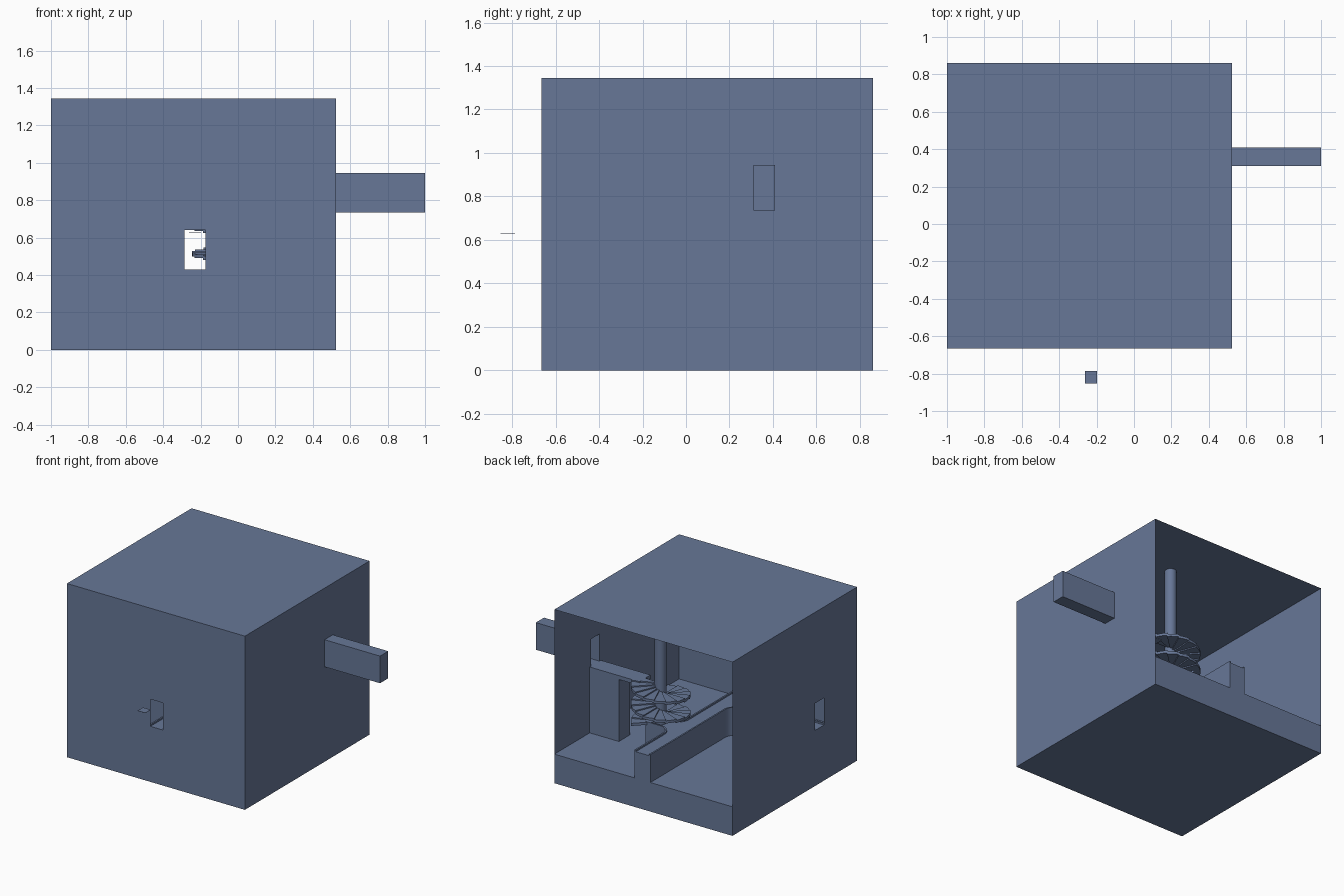
import bpy, bmesh, math
from mathutils import Vector

if "Cube" in bpy.data.objects:
    bpy.data.objects.remove(bpy.data.objects["Cube"])

mat = bpy.data.materials.new("slate blue")
mat.diffuse_color = (0.135, 0.185, 0.31, 1)
mat.use_nodes = True
mat.node_tree.nodes["Principled BSDF"].inputs["Base Color"].default_value = mat.diffuse_color

X0, X1, Y0, Y1, TOP = -1.0, 0.525, -0.665, 0.86, 1.345
FLOOR, LOW, HIGH = 0.225, 0.43, 0.735      # floor and the two walkway heights


def make(name, faces):
    """Object from a list of polygons (lists of 3D points)."""
    bm = bmesh.new()
    for f in faces:
        bm.faces.new([bm.verts.new(p) for p in f])
    bmesh.ops.remove_doubles(bm, verts=bm.verts, dist=1e-5)
    me = bpy.data.meshes.new(name)
    bm.to_mesh(me)
    bm.free()
    me.materials.append(mat)
    ob = bpy.data.objects.new(name, me)
    bpy.context.collection.objects.link(ob)
    return ob


def prism(pts, z0, z1):
    """Faces of a counter-clockwise outline extruded from z0 to z1."""
    n = len(pts)
    faces = [[(x, y, z1) for x, y in pts], [(x, y, z0) for x, y in reversed(pts)]]
    for i in range(n):
        (ax, ay), (bx, by) = pts[i], pts[(i + 1) % n]
        faces.append([(ax, ay, z0), (bx, by, z0), (bx, by, z1), (ax, ay, z1)])
    return faces


def rect(xa, xb, ya, yb):
    return [(xa, ya), (xb, ya), (xb, yb), (xa, yb)]


def holed(outer, inner, place):
    """Flat wall made of four quads around a door opening."""
    a0, a1, b0, b1 = outer
    c0, c1, d0, d1 = inner
    o = [(a0, b0), (a1, b0), (a1, b1), (a0, b1)]
    i = [(c0, d0), (c1, d0), (c1, d1), (c0, d1)]
    return [[place(*p) for p in (o[k], o[(k + 1) % 4], i[(k + 1) % 4], i[k])] for k in range(4)]


def fillet(a, c, b, r, n=8):
    """Rounded corner c between points a and b (right angles only)."""
    a, b, c = Vector(a), Vector(b), Vector(c)
    u, v = (a - c).normalized(), (b - c).normalized()
    m = c + (u + v) * r
    return [tuple(m - v * r * math.cos(t) - u * r * math.sin(t))
            for t in (math.pi / 2 * k / n for k in range(n + 1))]


def strip(path, w):
    """Outline of a band of width w on the left of an open path."""
    P = [Vector(p) for p in path]
    inner = []
    for i, p in enumerate(P):
        d = (P[min(i + 1, len(P) - 1)] - P[max(i - 1, 0)]).normalized()
        inner.append(tuple(p + Vector((-d.y, d.x)) * w))
    return [tuple(p) for p in P] + inner[::-1]


# room shell: thin walls, open at the back
make("front_wall", holed((X0, X1, 0, TOP), (-0.285, -0.175, LOW, 0.64), lambda a, b: (a, Y0, b)))
make("left_wall", holed((Y0, Y1, 0, TOP), (-0.26, -0.15, LOW, 0.64), lambda a, b: (X0, a, b))).data.flip_normals()
make("right_wall", holed((Y0, Y1, 0, TOP), (0.31, 0.41, HIGH, 0.945), lambda a, b: (X1, a, b)))
make("ceiling", [[(x, y, TOP) for x, y in rect(X0, X1, Y0, Y1)]])

# floor slab: top, underside and the exposed back edge
make("floor", [
    [(x, y, FLOOR) for x, y in rect(X0, X1, Y0, Y1)],
    [(x, y, 0) for x, y in reversed(rect(X0, X1, Y0, Y1))],
    [(X1, Y1, 0), (X0, Y1, 0), (X0, Y1, FLOOR), (X1, Y1, FLOOR)]])

# side passage, open towards the room
passage = prism(rect(X1, 1.0, 0.31, 0.41), HIGH, 0.945)
make("side_passage", passage[:5])      # leaves out the room-side face

# small loose plate in front of the door
make("loose_plate", prism(rect(-0.263, -0.197, -0.853, -0.787), 0.627, 0.629))

# lower walkway: main run with two filleted branches
xa, xb, xe = -0.297, -0.16, 0.045
ya, yb, yc, yd = -0.273, -0.136, 0.2915, 0.4285
R = 0.08
edges = []
for a, c, b in [((xb, Y0), (xb, yc), (xe, yc)),
                ((xe, yd), (xb, yd), (xb, Y1)),
                ((xa, Y1), (xa, yb), (X0, yb)),
                ((X0, ya), (xa, ya), (xa, Y0))]:
    edges.append([a] + fillet(a, c, b, R) + [b])
make("lower_walkway", prism([p for e in edges for p in e], FLOOR, LOW))
curbs = []
for e in edges:
    curbs += prism(strip(e, 0.012), LOW, LOW + 0.012)
make("walkway_curbs", curbs)

# upper walkway and its support
make("upper_walkway", prism(rect(0.10, X1, yc, yd), HIGH - 0.03, HIGH))
make("walkway_support", prism(rect(0.275, X1, yc, yd), FLOOR, HIGH - 0.03))

# spiral stair: central column and wedge treads
CX, CY = -0.035, 0.36
column = [(CX + 0.042 * math.cos(t), CY + 0.042 * math.sin(t))
          for t in (2 * math.pi * k / 32 for k in range(32))]
ob = make("stair_column", prism(column, FLOOR, TOP))
bpy.context.view_layer.objects.active = ob
ob.select_set(True)
bpy.ops.object.shade_smooth_by_angle()

steps, start, sweep, r0, r1 = 34, math.radians(45), math.radians(765), 0.035, 0.21
treads = []
for i in range(steps):
    hi = start - sweep * i / steps
    lo = hi - sweep / steps * 1.08
    z = LOW + (HIGH - LOW) * (i + 1) / steps
    arc = [lo + (hi - lo) * k / 3 for k in range(4)]
    pts = [(CX + r1 * math.cos(t), CY + r1 * math.sin(t)) for t in arc]
    pts += [(CX + r0 * math.cos(t), CY + r0 * math.sin(t)) for t in (hi, lo)]
    treads += prism(pts, z - 0.02, z)
make("stair_treads", treads)
